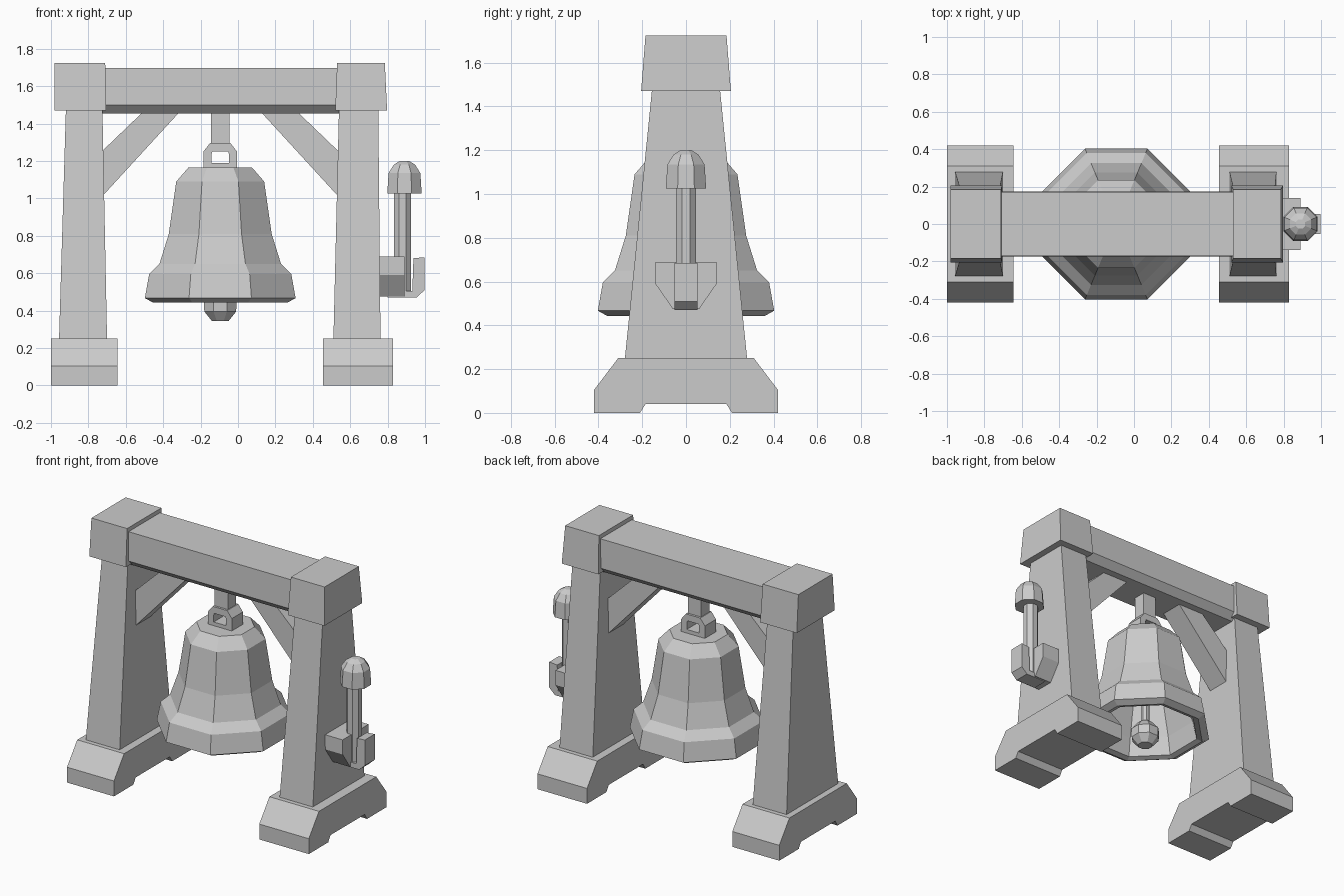
import bpy, bmesh
from math import cos, sin, pi

if "Cube" in bpy.data.objects:
    bpy.data.objects.remove(bpy.data.objects["Cube"])

CX = -0.095  # axis the bell hangs on


def finish(name, verts, faces):
    bm = bmesh.new()
    vs = [bm.verts.new(v) for v in verts]
    for f in faces:
        bm.faces.new([vs[i] for i in f])
    bmesh.ops.recalc_face_normals(bm, faces=bm.faces)
    me = bpy.data.meshes.new(name)
    bm.to_mesh(me)
    bm.free()
    ob = bpy.data.objects.new(name, me)
    bpy.context.collection.objects.link(ob)
    return ob


def loft(name, rings, closed=False):
    """Skin equal-sized rings; cap the ends, or join last to first if closed."""
    n, m = len(rings[0]), len(rings)
    faces = [[i * n + j, i * n + (j + 1) % n,
              (i + 1) % m * n + (j + 1) % n, (i + 1) % m * n + j]
             for i in range(m if closed else m - 1) for j in range(n)]
    if not closed:
        faces += [list(range(n)), [(m - 1) * n + j for j in range(n)]]
    return finish(name, [p for r in rings for p in r], faces)


def prism_x(name, pts, x0, x1):
    return loft(name, [[(x, y, z) for y, z in pts] for x in (x0, x1)])


def prism_y(name, pts, half):
    return loft(name, [[(x, y, z) for x, z in pts] for y in (-half, half)])


def taper(name, *levels):
    """Box with levels given as (z, x0, x1, half_depth)."""
    return loft(name, [[(a, -h, z), (b, -h, z), (b, h, z), (a, h, z)]
                       for z, a, b, h in levels])


def turned(name, cx, profile, n=8):
    """Octagonal turned part; profile is (flat-to-centre distance, z)."""
    k = 1 / cos(pi / n)
    return loft(name, [[(cx + r * k * cos((2 * j + 1) * pi / n),
                         r * k * sin((2 * j + 1) * pi / n), z)
                        for j in range(n)] for r, z in profile])


# Feet, posts and caps
foot = [(-.42, 0), (-.21, 0), (-.185, .04), (.185, .04), (.21, 0), (.42, 0),
        (.42, .105), (.31, .25), (-.31, .25), (-.42, .105)]
prism_x("left_foot", foot, -1.0, -.645)
prism_x("right_foot", foot, .455, .83)
taper("left_post", (.24, -.957, -.70, .28), (1.48, -.92, -.725, .155))
taper("right_post", (.24, .51, .762, .28), (1.48, .54, .75, .155))
taper("left_cap", (1.47, -.982, -.705, .205), (1.725, -.98, -.71, .185))
taper("right_cap", (1.47, .52, .797, .205), (1.725, .53, .785, .185))

# Cross beam with chamfered underside
prism_x("beam", [(-.13, 1.455), (.13, 1.455), (.175, 1.5), (.17, 1.698),
                 (-.17, 1.698), (-.175, 1.5)], -.75, .57)

# Diagonal braces
for side, s in (("left", -1), ("right", 1)):
    prism_y(side + "_brace", [(CX + s * x, z) for x, z in (
        (.65, .99), (.65, 1.235), (.405, 1.47), (.21, 1.47))], .08)

# Hanger and bell loop
taper("hanger", (1.28, CX - .05, CX + .05, .045), (1.47, CX - .05, CX + .05, .045))
outer = [(-.09, 1.16), (.09, 1.16), (.09, 1.25), (.055, 1.295),
         (-.055, 1.295), (-.09, 1.25)]
inner = [(-.047, 1.19), (.047, 1.19), (.047, 1.235), (.042, 1.25),
         (-.042, 1.25), (-.047, 1.235)]
loft("bell_loop", [[(CX + x, y, z) for x, z in pts] for pts, y in (
    (outer, -.06), (outer, .06), (inner, .06), (inner, -.06))], closed=True)

# Hollow bell: outside profile then inside profile
turned("bell", CX, [(.17, 1.165), (.235, 1.09), (.275, .81), (.325, .65),
                    (.38, .595), (.403, .467), (.36, .443), (.325, .455),
                    (.30, .58), (.235, .8), (.195, 1.06), (.14, 1.11)])

# Clapper
turned("clapper_rod", CX, [(.027, .48), (.027, 1.12)])
turned("clapper_ball", CX, [(.045, .345), (.085, .395), (.088, .455), (.045, .51)])

# Mallet on the right post
turned("mallet_handle", .88, [(.046, .5), (.046, 1.05)])
turned("mallet_head", .89, [(.092, 1.025), (.085, 1.135), (.057, 1.18), (.025, 1.2)])

# Mallet bracket: plate on the post and front hook
plate = [(-.14, .69), (-.14, .59), (-.06, .475), (.06, .475), (.14, .59), (.14, .69)]
prism_x("bracket_plate", plate, .74, .89)
prism_y("bracket_hook", [(.80, .47), (.955, .47), (.998, .51), (.998, .685),
                         (.938, .68), (.932, .505), (.80, .505)], .053)
